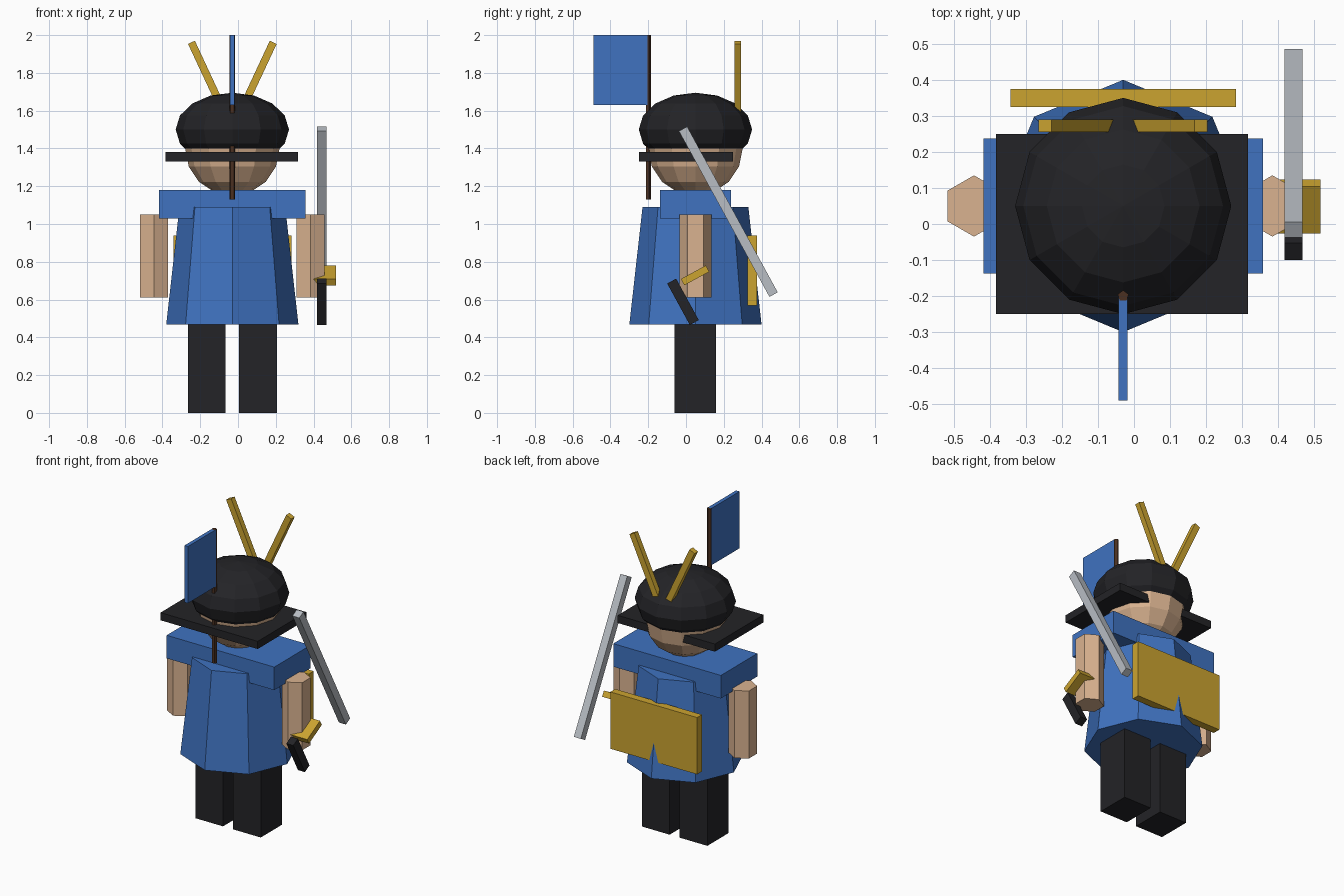
import bpy
from math import radians

if "Cube" in bpy.data.objects:
    bpy.data.objects.remove(bpy.data.objects["Cube"])

CX, CY = -0.03, 0.05   # body axis


def material(name, rgb):
    m = bpy.data.materials.new(name)
    m.diffuse_color = (*rgb, 1)
    m.use_nodes = True
    m.node_tree.nodes["Principled BSDF"].inputs["Base Color"].default_value = m.diffuse_color
    return m


BLUE = material("blue_cloth", (0.05, 0.17, 0.53))
BLACK = material("black", (0.017, 0.017, 0.02))
SKIN = material("skin", (0.70, 0.45, 0.28))
GOLD = material("gold", (0.60, 0.37, 0.03))
STEEL = material("steel", (0.48, 0.51, 0.55))
WOOD = material("wood", (0.07, 0.03, 0.015))


def finish(name, mat):
    o = bpy.context.object
    o.name = o.data.name = name
    o.data.materials.append(mat)
    return o


def box(name, mat, center, size, rot=(0, 0, 0)):
    bpy.ops.mesh.primitive_cube_add(size=1, location=center, rotation=rot)
    o = finish(name, mat)
    o.scale = size
    return o


def prism(name, mat, x, y, z0, z1, r0, r1, sides):
    bpy.ops.mesh.primitive_cone_add(vertices=sides, radius1=r0, radius2=r1,
                                    depth=z1 - z0, location=(x, y, (z0 + z1) / 2))
    return finish(name, mat)


def ball(name, mat, z, r, squash=1):
    bpy.ops.mesh.primitive_uv_sphere_add(segments=12, ring_count=8, radius=r,
                                         location=(CX, CY, z))
    o = finish(name, mat)
    o.scale.z = squash
    return o


# Body
prism("robe", BLUE, CX, CY, 0.467, 1.09, 0.35, 0.28, 8)
box("shoulders", BLUE, (CX, CY, 1.105), (0.775, 0.375, 0.15))
box("back_plate", GOLD, (CX, 0.35, 0.753), (0.625, 0.05, 0.37))

# Legs, arms and helmet horns, mirrored about the body axis
for side, label in ((-1, "left"), (1, "right")):
    box(f"{label}_leg", BLACK, (CX + side * 0.136, CY, 0.25), (0.2, 0.22, 0.5))
    prism(f"{label}_arm", SKIN, CX + side * 0.414, CY, 0.61, 1.05, 0.085, 0.085, 6)
    box(f"{label}_horn", GOLD, (CX + side * 0.127, 0.273, 1.77),
        (0.04, 0.035, 0.423), (0, side * radians(25), 0))

# Head and helmet
ball("head", SKIN, 1.40, 0.25)
ball("helmet", BLACK, 1.50, 0.30, 0.65)
box("helmet_brim", BLACK, (-0.033, 0, 1.355), (0.70, 0.50, 0.05))

# Back banner
prism("banner_pole", WOOD, CX, -0.20, 1.13, 2.0, 0.016, 0.016, 5)
box("banner", BLUE, (CX, -0.345, 1.815), (0.025, 0.29, 0.37))

# Sword
TILT = (0.5, 0, 0)
box("sword_blade", STEEL, (0.443, 0.224, 1.065), (0.05, 0.05, 1.0), TILT)
box("sword_handle", BLACK, (0.443, -0.016, 0.588), (0.05, 0.054, 0.25), TILT)
box("sword_guard", GOLD, (0.443, 0.048, 0.728), (0.15, 0.15, 0.038), TILT)
